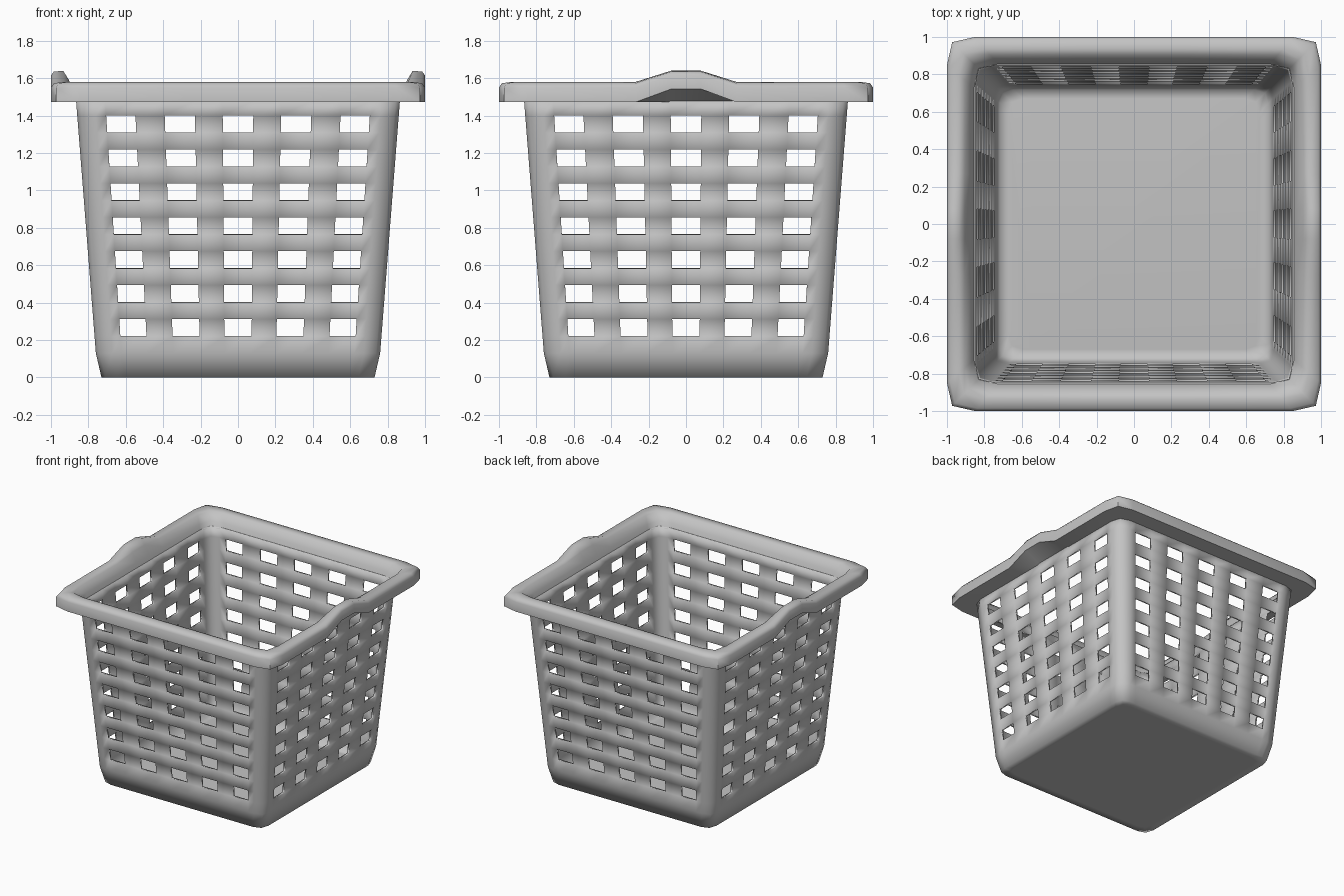
import bpy, bmesh, math

if "Cube" in bpy.data.objects:
    bpy.data.objects.remove(bpy.data.objects["Cube"])

grey = bpy.data.materials.new("grey plastic")
grey.diffuse_color = (0.55, 0.55, 0.55, 1)
grey.use_nodes = True
grey.node_tree.nodes["Principled BSDF"].inputs["Base Color"].default_value = grey.diffuse_color


def ring(bm, w, z, along, lift=0.0):
    """Square ring of half-width w with two-facet corners; lift raises the middle of the x sides."""
    verts = []
    for k in range(4):
        c, s = round(math.cos(k * math.pi / 2)), round(math.sin(k * math.pi / 2))
        pts = [(w, v) for v in along] + [(0.972 * w, 0.972 * w)]
        for a, b in pts:
            h = lift if k % 2 == 0 and abs(b) < 0.1 else 0
            verts.append(bm.verts.new((a * c - b * s, a * s + b * c, z + h)))
    return verts


def bridge(bm, r0, r1, skip=lambda j: False):
    n = len(r0)
    for j in range(n):
        if not skip(j):
            m = (j + 1) % n
            bm.faces.new((r0[j], r0[m], r1[m], r1[j]))


def finish(bm, name):
    bmesh.ops.recalc_face_normals(bm, faces=bm.faces)
    me = bpy.data.meshes.new(name)
    bm.to_mesh(me)
    bm.free()
    me.materials.append(grey)
    ob = bpy.data.objects.new(name, me)
    bpy.context.collection.objects.link(ob)
    for p in me.polygons:
        p.use_smooth = True
    return ob


# Basket body: tapered wall with a 5 x 7 grid of openings per side, plus floor
half = [0.095, 0.268, 0.456, 0.638, 0.82, 0.885]
frac = [-f for f in reversed(half)] + half
zs = [0, 0.13]
for i in range(7):
    zs += [0.22 + 0.1815 * i, 0.312 + 0.1815 * i]
zs.append(1.48)

bm = bmesh.new()
rings = []
for z in zs:
    w = 0.73 + 0.03 * z / 0.13 if z < 0.13 else 0.76 + 0.105 * (z - 0.13) / 1.34
    rings.append(ring(bm, w, z, [f * w for f in frac]))
per_side = len(frac) + 1
for i in range(len(rings) - 1):
    hole_row = i >= 2 and i % 2 == 0
    bridge(bm, rings[i], rings[i + 1],
           lambda j: hole_row and (j % per_side) in (1, 3, 5, 7, 9))
floor_edge = ring(bm, 0.67, 0, [f * 0.67 for f in frac])
bridge(bm, floor_edge, rings[0])
bm.faces.new(floor_edge)
body = finish(bm, "basket_body")
solid = body.modifiers.new("thickness", "SOLIDIFY")
solid.thickness = 0.02
solid.offset = -1

# Rim: closed rolled profile, raised into a handle on the left and right
profile = [(0.852, 1.472, 0), (0.868, 1.515, 0), (0.905, 1.572, 0.02), (0.935, 1.58, 0.06),
           (0.985, 1.573, 0.062), (1.0, 1.55, 0.065), (1.0, 1.472, 0.07)]
bm = bmesh.new()
loops = [ring(bm, w, z, [-0.85 * w, -0.27, -0.08, 0.08, 0.27, 0.85 * w], h)
         for w, z, h in profile]
for a, b in zip(loops, loops[1:] + loops[:1]):
    bridge(bm, a, b)
rim = finish(bm, "rim_with_handles")
bpy.context.view_layer.objects.active = rim
rim.select_set(True)
bpy.ops.object.shade_smooth_by_angle(angle=math.radians(60))
